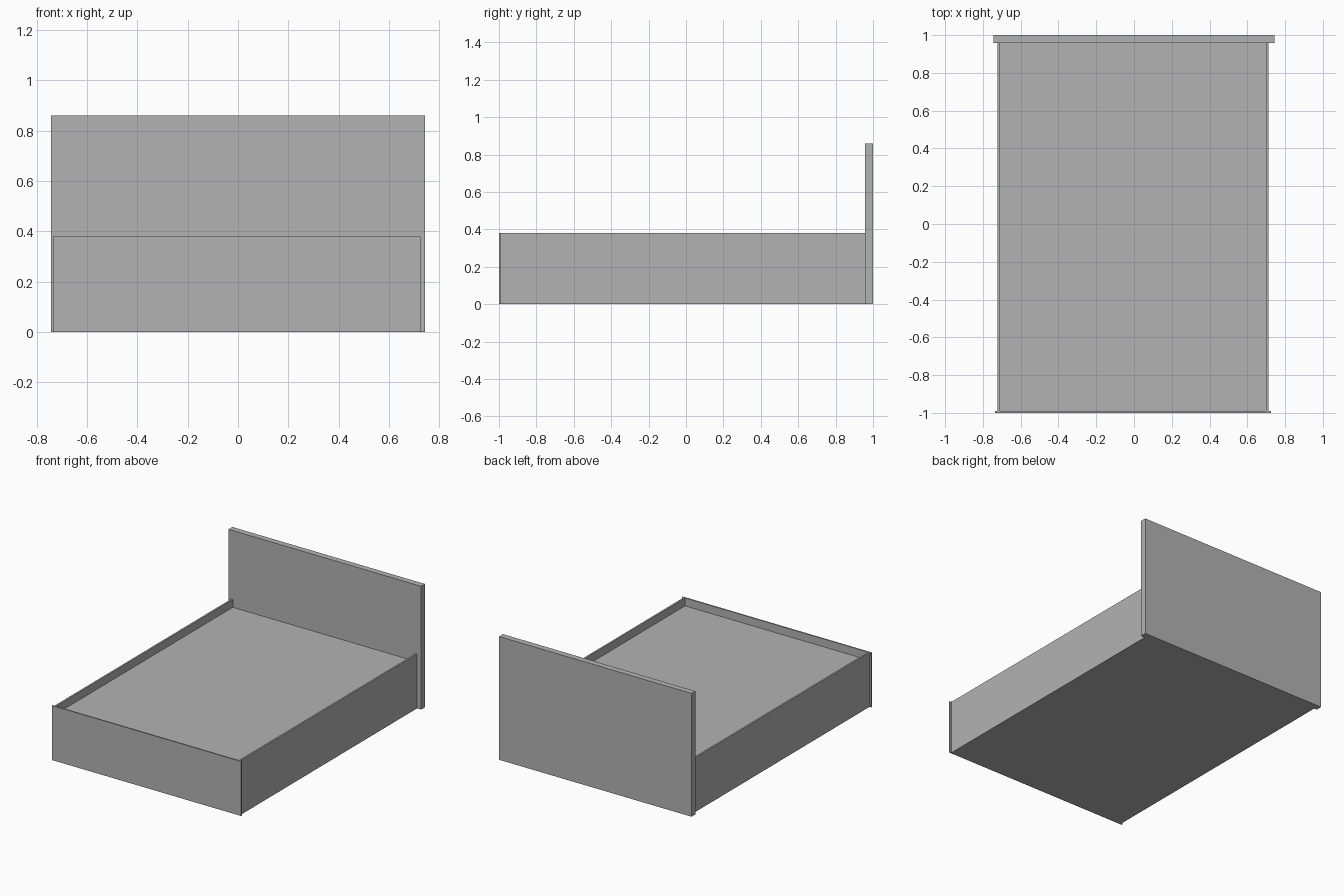
import bpy

cube = bpy.data.objects.get("Cube")
if cube:
    bpy.data.objects.remove(cube, do_unlink=True)

# Single plain grey
grey = bpy.data.materials.new("plain_grey")
grey.use_nodes = True
colour = (0.45, 0.45, 0.45, 1)
grey.diffuse_color = colour
grey.node_tree.nodes["Principled BSDF"].inputs["Base Color"].default_value = colour


def board(name, x, y, z):
    """Box spanning the given (min, max) range on each axis."""
    spans = (x, y, z)
    bpy.ops.mesh.primitive_cube_add(size=1, location=[(a + b) / 2 for a, b in spans])
    obj = bpy.context.object
    obj.name = name
    obj.scale = [b - a for a, b in spans]
    bpy.ops.object.transform_apply(location=False, rotation=False, scale=True)
    obj.data.materials.append(grey)
    return obj


HEAD_Y, FOOT_Y = 0.957, -0.99   # inner faces of the end boards
RAIL_TOP, DECK_TOP = 0.38, 0.325
CENTRE = -0.005                 # the frame sits slightly off the headboard centre
OUTER, INNER = 0.717, 0.705

# End boards
board("headboard", (-0.743, 0.743), (HEAD_Y, 1), (0, 0.86))
board("footboard", (CENTRE - 0.73, CENTRE + 0.73), (-1, FOOT_Y), (0, RAIL_TOP))

# Side rails
for name, side in (("left_rail", 1), ("right_rail", -1)):
    x = sorted((CENTRE + side * INNER, CENTRE + side * OUTER))
    board(name, x, (FOOT_Y, HEAD_Y), (0, RAIL_TOP))

# Solid base whose top is the recessed deck
board("bed_base", (CENTRE - INNER, CENTRE + INNER), (FOOT_Y, HEAD_Y), (0, DECK_TOP))
